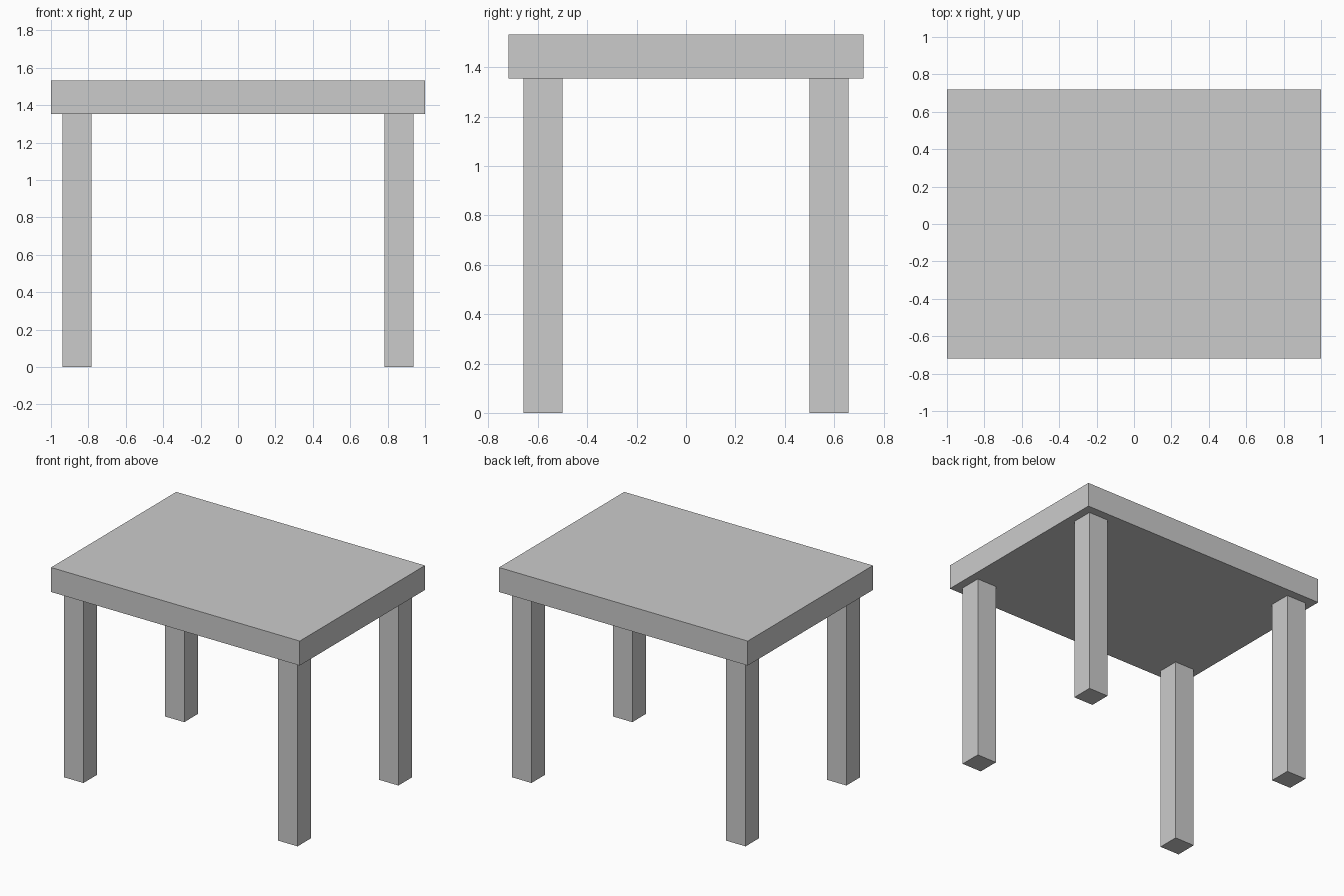
import bpy

if "Cube" in bpy.data.objects:
    bpy.data.objects.remove(bpy.data.objects["Cube"])


def box(name, lo, hi):
    """Axis-aligned box between two corners."""
    centre = [(a + b) / 2 for a, b in zip(lo, hi)]
    bpy.ops.mesh.primitive_cube_add(size=1, location=centre)
    ob = bpy.context.object
    ob.name = name
    ob.scale = [b - a for a, b in zip(lo, hi)]
    bpy.ops.object.transform_apply(location=False, rotation=False, scale=True)
    return ob


TOP_Z, UNDER_Z = 1.532, 1.354

# Table top slab
box("table_top", (-1, -0.719, UNDER_Z), (1, 0.719, TOP_Z))

# Four square legs, inset from the corners
LEG, LEG_X, LEG_Y = 0.157, 0.861, 0.579
for side, sx in (("left", -1), ("right", 1)):
    for end, sy in (("front", -1), ("back", 1)):
        x, y, h = sx * LEG_X, sy * LEG_Y, LEG / 2
        box(f"{end}_{side}_leg", (x - h, y - h, 0), (x + h, y + h, UNDER_Z))
